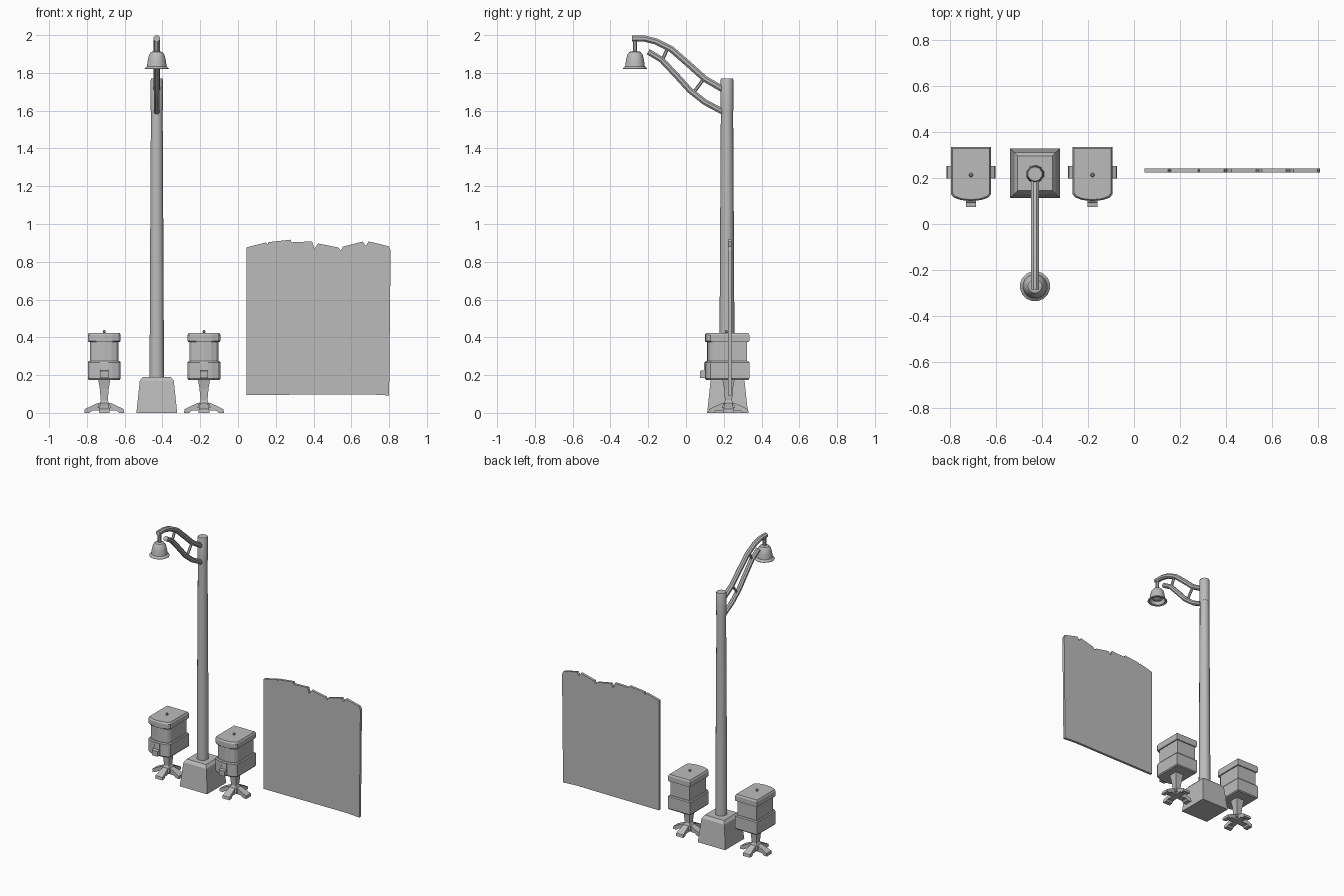
import bpy
import bmesh
from math import cos, sin, pi
from mathutils import Vector

cube = bpy.data.objects.get("Cube")
if cube:
    bpy.data.objects.remove(cube, do_unlink=True)

grey = bpy.data.materials.new("plain grey")
grey.use_nodes = True
grey.diffuse_color = (0.5, 0.5, 0.5, 1)
grey.node_tree.nodes["Principled BSDF"].inputs["Base Color"].default_value = (0.5, 0.5, 0.5, 1)


def loft(name, rings, smooth=False):
    """Skin a list of equal-length rings and cap both ends."""
    bm = bmesh.new()
    loops = [[bm.verts.new(p) for p in ring] for ring in rings]
    for a, b in zip(loops, loops[1:]):
        for i in range(len(a)):
            j = (i + 1) % len(a)
            bm.faces.new((a[i], a[j], b[j], b[i]))
    bm.faces.new(loops[0][::-1])
    bm.faces.new(loops[-1])
    bmesh.ops.recalc_face_normals(bm, faces=bm.faces)
    mesh = bpy.data.meshes.new(name)
    bm.to_mesh(mesh)
    bm.free()
    mesh.materials.append(grey)
    obj = bpy.data.objects.new(name, mesh)
    bpy.context.collection.objects.link(obj)
    if smooth:
        bpy.ops.object.select_all(action='DESELECT')
        obj.select_set(True)
        bpy.context.view_layer.objects.active = obj
        bpy.ops.object.shade_smooth_by_angle(angle=pi / 5)
    return obj


def turned(name, x, y, profile, sides, smooth=False):
    """Stack polygons of (radius, height)."""
    angles = [2 * pi * (i + 0.5) / sides for i in range(sides)]
    return loft(name, [[(x + r * cos(a), y + r * sin(a), z) for a in angles]
                       for r, z in profile], smooth)


def tube(name, x, path, radius, sides=8):
    """Sweep a polygon along a path of (y, z) points."""
    pts = [Vector((x, y, z)) for y, z in path]
    rings = []
    for i, p in enumerate(pts):
        t = (pts[min(i + 1, len(pts) - 1)] - pts[max(i - 1, 0)]).normalized()
        side = Vector((1, 0, 0))
        up = side.cross(t)
        rings.append([p + radius * (side * cos(a) + up * sin(a))
                      for a in (2 * pi * (k + 0.5) / sides for k in range(sides))])
    return loft(name, rings, True)


# Lamp post: tapered plinth, pole and collar
PX, PY = -0.43, 0.22
R2 = 2 ** 0.5
turned("post_plinth", PX, PY, [(0.108 * R2, 0), (0.09 * R2, 0.17), (0.075 * R2, 0.19)], 4)
turned("post_pole", PX, PY - 0.003, [(0.04, 0.185), (0.038, 0.7), (0.032, 1.7)], 10, True)
turned("post_collar", PX, PY - 0.003, [(0.034, 1.6), (0.035, 1.76), (0.031, 1.77)], 10, True)

# Curved double arm with struts
tube("upper_arm", PX, [(-0.285, 1.982), (-0.22, 1.982), (-0.16, 1.967), (-0.077, 1.925),
                       (0.02, 1.84), (0.1, 1.768), (0.2, 1.71)], 0.018)
tube("lower_arm", PX, [(-0.2, 1.912), (-0.13, 1.87), (-0.045, 1.78), (0.02, 1.708),
                       (0.1, 1.645), (0.2, 1.592)], 0.017)
tube("front_strut", PX, [(-0.095, 1.935), (-0.125, 1.87)], 0.009, 6)
tube("rear_strut", PX, [(0.095, 1.77), (0.04, 1.695)], 0.009, 6)

# Hanging bell lamp, with a hollow underside and bulb
LY = -0.27
turned("lamp_stem", PX, LY, [(0.012, 1.89), (0.012, 1.98)], 8, True)
turned("lamp_shade", PX, LY,
       [(0.012, 1.915), (0.03, 1.911), (0.042, 1.895), (0.049, 1.865), (0.053, 1.835),
        (0.066, 1.823), (0.066, 1.82), (0.052, 1.824), (0.045, 1.86), (0.02, 1.895)], 16, True)
turned("lamp_bulb", PX, LY, [(0.014, 1.895), (0.036, 1.865), (0.034, 1.84), (0.015, 1.828)], 12, True)


# Litter bins: flat back and bowed front
def bin_outline(x, z, half, back, side, front):
    arc = [(half * cos(pi * k / 6), side - (side - front) * sin(pi * k / 6)) for k in range(7)]
    return [(x + u, v, z) for u, v in [(half, back)] + arc + [(-half, back)]]


def bin_part(name, x, levels):
    # each level is height and inset from the full outline
    return loft(name, [bin_outline(x, z, 0.087 - d, 0.335 - d, 0.13 + d, 0.1 + d)
                       for z, d in levels])


def make_bin(label, x):
    bin_part(label + "_bin_body", x, [(0.26, 0.011), (0.385, 0.011)])
    bin_part(label + "_bin_base", x, [(0.175, 0.005), (0.182, 0), (0.268, 0), (0.275, 0.005)])
    bin_part(label + "_bin_lid", x, [(0.375, 0.004), (0.381, 0), (0.413, 0), (0.424, 0.006)])
    turned(label + "_bin_knob", x, 0.213, [(0.005, 0.42), (0.009, 0.429), (0.005, 0.438)], 8, True)

    # foot pedal wedge on the front
    side = [(0.115, 0.185), (0.073, 0.185), (0.073, 0.222), (0.094, 0.225), (0.096, 0.268), (0.115, 0.268)]
    loft(label + "_bin_latch", [[(x + s, y, z) for y, z in side] for s in (-0.022, 0.022)])

    # waisted pedestal with four splayed feet
    cy = 0.225
    turned(label + "_bin_pedestal", x, cy,
           [(0.05, 0.025), (0.042, 0.045), (0.026, 0.065), (0.034, 0.13), (0.046, 0.178)], 4)
    toe = [(0, 0.012), (0.065, 0.012), (0.078, 0), (0.106, 0), (0.103, 0.02), (0.035, 0.052), (0, 0.052)]
    for i in range(4):
        a = i * pi / 2
        c, s = cos(a), sin(a)
        loft(label + "_bin_foot", [[(x + r * c - w * s * t, cy + r * s + w * c * t, z)
                                    for r, z in toe for t in [0.6 + 0.4 * r / 0.106]]
                                   for w in (-0.028, 0.028)])


make_bin("right", -0.708)
make_bin("left", -0.18)

# Upright sheet with a torn top edge
edge = [(0.045, 0.095), (0.045, 0.876), (0.148, 0.902), (0.156, 0.89), (0.161, 0.904),
        (0.278, 0.917), (0.284, 0.903), (0.392, 0.908), (0.405, 0.87), (0.424, 0.897),
        (0.53, 0.876), (0.544, 0.86), (0.556, 0.88), (0.66, 0.907), (0.677, 0.885),
        (0.692, 0.908), (0.798, 0.882), (0.808, 0.86), (0.8, 0.092), (0.7, 0.098)]
loft("torn_sheet", [[(x, y, z) for x, z in edge] for y in (0.223, 0.241)])
